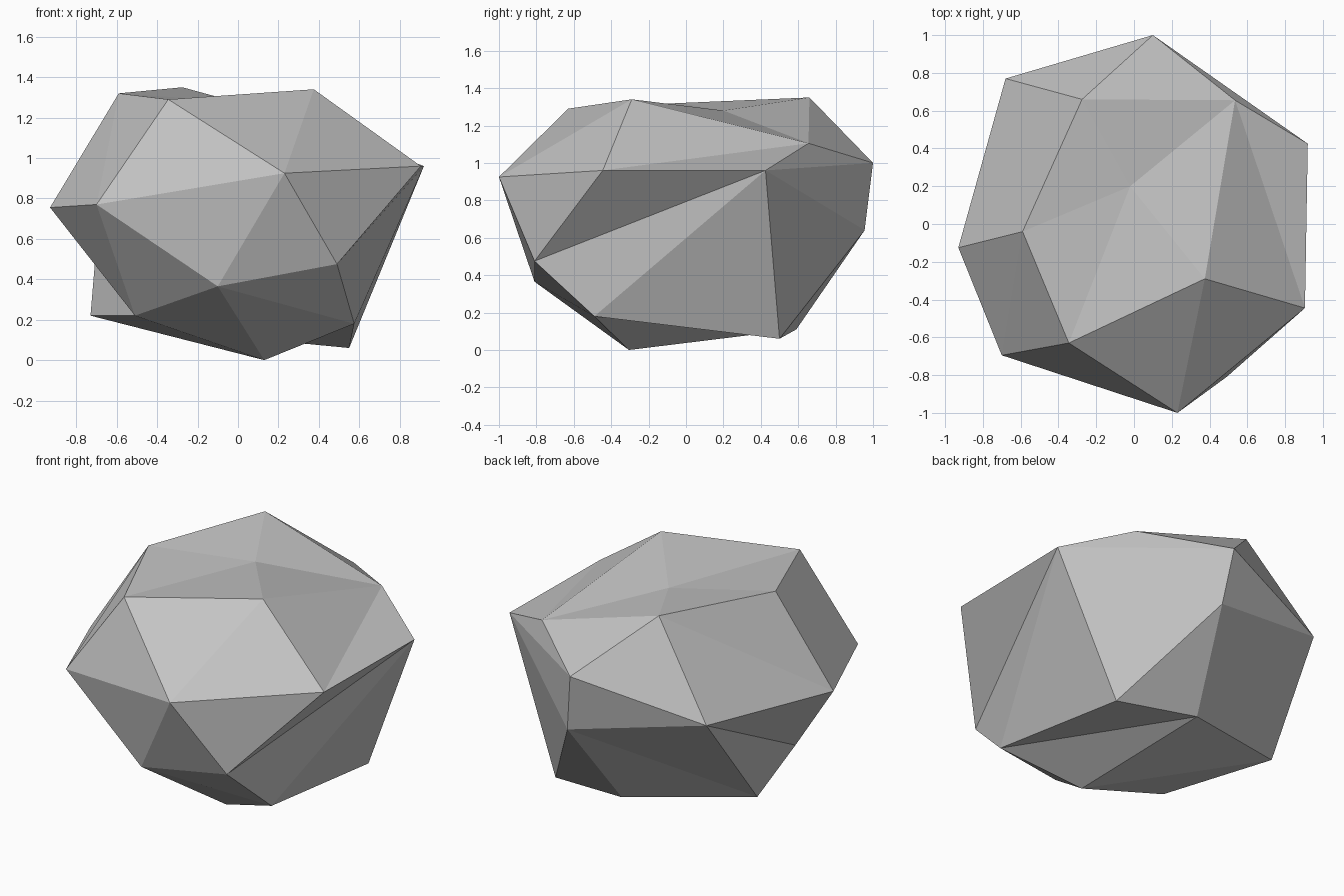
import bpy
import bmesh

default_cube = bpy.data.objects.get("Cube")
if default_cube:
    bpy.data.objects.remove(default_cube, do_unlink=True)

# Corners of the boulder, from the crown down to the base
corners = {
    # crown, with W as the shallow dent in the top
    "A": (-.59, -.04, 1.32), "B": (-.275, .66, 1.35), "C": (-.345, -.63, 1.29),
    "D": (.375, -.29, 1.34), "U": (.535, .655, 1.105), "W": (-.02, .2, 1.28),
    # widest belt
    "F": (.23, -1, .925), "E": (.905, -.445, .96), "V": (.92, .425, .96),
    "R": (.1, 1, 1), "S": (-.68, .77, .815), "G": (-.93, -.125, .755),
    "H": (-.7, -.695, .77), "P": (.15, .955, .64),
    # lower belt
    "I": (-.1, -.81, .365), "J": (.49, -.81, .475), "K": (-.73, .34, .22),
    "L": (-.51, -.35, .22), "N": (.575, -.49, .18),
    # base
    "M": (.13, -.305, 0), "O": (.55, .5, .06), "Q": (.03, .59, .11),
}

# Fans of facets: a hub corner and the run of corners around it
fans = [
    ("W", "ABUDCA"),      # dented top
    ("F", "CDEJIHC"),     # front
    ("H", "CAGLI"),       # front, -x side
    ("I", "LMNJ"),        # front underside
    ("V", "EJNOPRUE"),    # +x side
    ("D", "EU"),          # +x shoulder
    ("B", "AGSRU"),       # back shoulder
    ("S", "GLKPR"),       # back, -x side
    ("Q", "PKMNOP"),      # back underside
    ("M", "KL"),          # base sliver
]


def build_facets(bm):
    verts = {name: bm.verts.new(co) for name, co in corners.items()}
    for hub, run in fans:
        for first, second in zip(run, run[1:]):
            bm.faces.new((verts[hub], verts[first], verts[second]))
    bmesh.ops.recalc_face_normals(bm, faces=bm.faces)


def make_material(name, colour):
    material = bpy.data.materials.new(name)
    material.use_nodes = True
    material.diffuse_color = colour
    shader = next(n for n in material.node_tree.nodes if n.type == "BSDF_PRINCIPLED")
    shader.inputs["Base Color"].default_value = colour
    shader.inputs["Roughness"].default_value = 0.9
    return material


# Flat-shaded boulder
mesh = bpy.data.meshes.new("boulder")
bm = bmesh.new()
build_facets(bm)
bm.to_mesh(mesh)
bm.free()
mesh.materials.append(make_material("stone grey", (0.55, 0.55, 0.55, 1)))
boulder = bpy.data.objects.new("boulder", mesh)
bpy.context.collection.objects.link(boulder)
